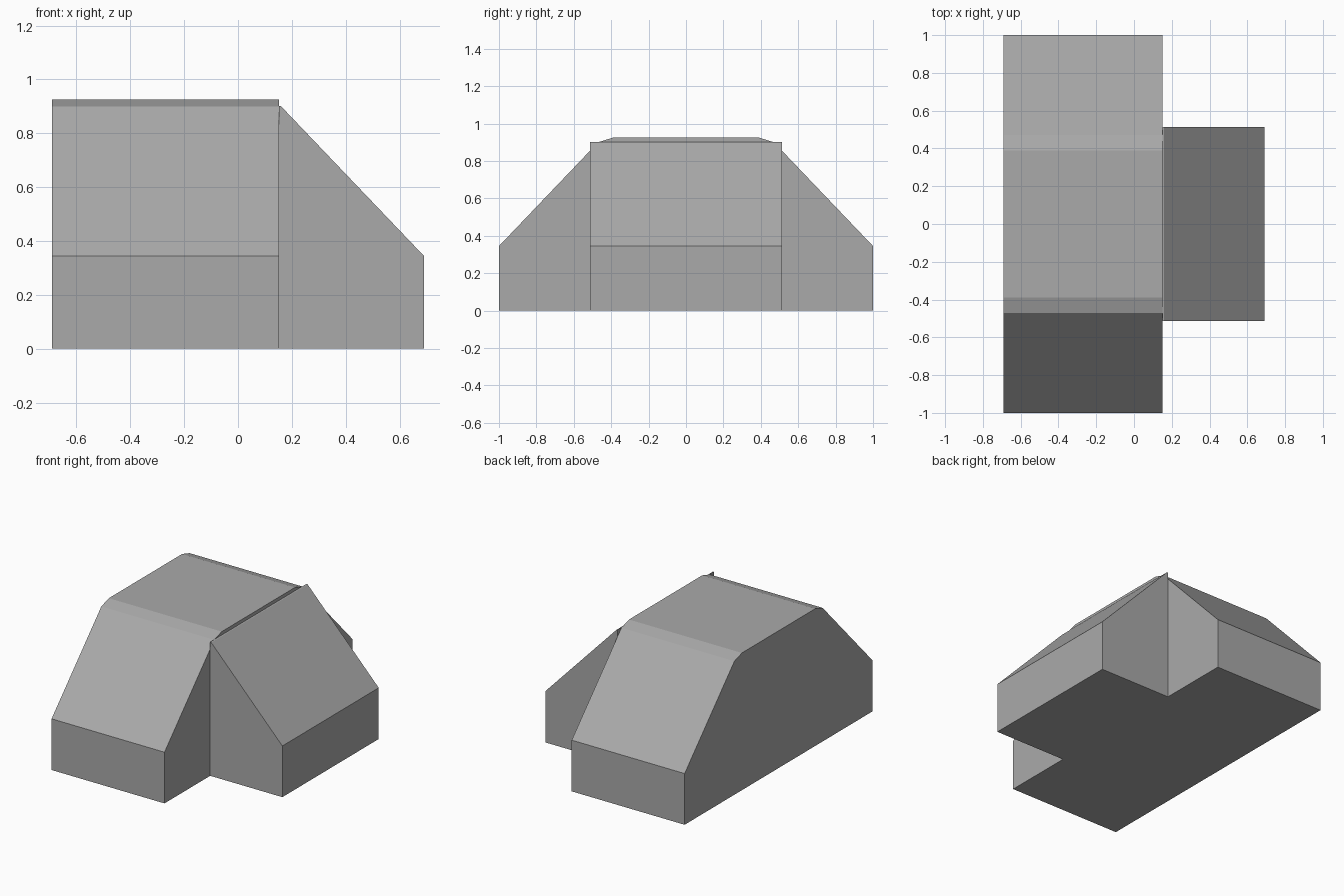
import bpy
import bmesh
from mathutils import Vector

cube = bpy.data.objects.get("Cube")
if cube:
    bpy.data.objects.remove(cube, do_unlink=True)

grey = bpy.data.materials.new("plain grey")
grey.use_nodes = True
colour = (0.4, 0.4, 0.4, 1)
grey.diffuse_color = colour
grey.node_tree.nodes["Principled BSDF"].inputs["Base Color"].default_value = colour

EAVES, SHOULDER, RIDGE = 0.345, 0.9, 0.925


def prism(name, profile, axis, start, end):
    """Extrude a (horizontal, z) profile along the x or y axis."""
    bm = bmesh.new()
    if axis == "x":
        points = [(start, h, z) for h, z in profile]
        move = Vector((end - start, 0, 0))
    else:
        points = [(h, start, z) for h, z in profile]
        move = Vector((0, end - start, 0))
    face = bm.faces.new([bm.verts.new(p) for p in points])
    out = bmesh.ops.extrude_face_region(bm, geom=[face], use_keep_orig=True)
    verts = [v for v in out["geom"] if isinstance(v, bmesh.types.BMVert)]
    bmesh.ops.translate(bm, verts=verts, vec=move)
    bmesh.ops.recalc_face_normals(bm, faces=bm.faces[:])
    mesh = bpy.data.meshes.new(name)
    bm.to_mesh(mesh)
    bm.free()
    mesh.materials.append(grey)
    obj = bpy.data.objects.new(name, mesh)
    bpy.context.collection.objects.link(obj)
    return obj


# Main hall: mirrored sloping roof with a narrow shoulder and a flat ridge
half = [(1.0, 0), (1.0, EAVES), (0.47, SHOULDER), (0.39, RIDGE)]
hall = half + [(-y, z) for y, z in reversed(half)]
prism("main_hall", hall, "x", -0.69, 0.152)

# Side wing: the same slope, running down to the left
wing = [(0.152, 0), (0.69, 0), (0.69, EAVES), (0.16, SHOULDER), (0.152, 0.902)]
prism("side_wing", wing, "y", -0.513, 0.513)
